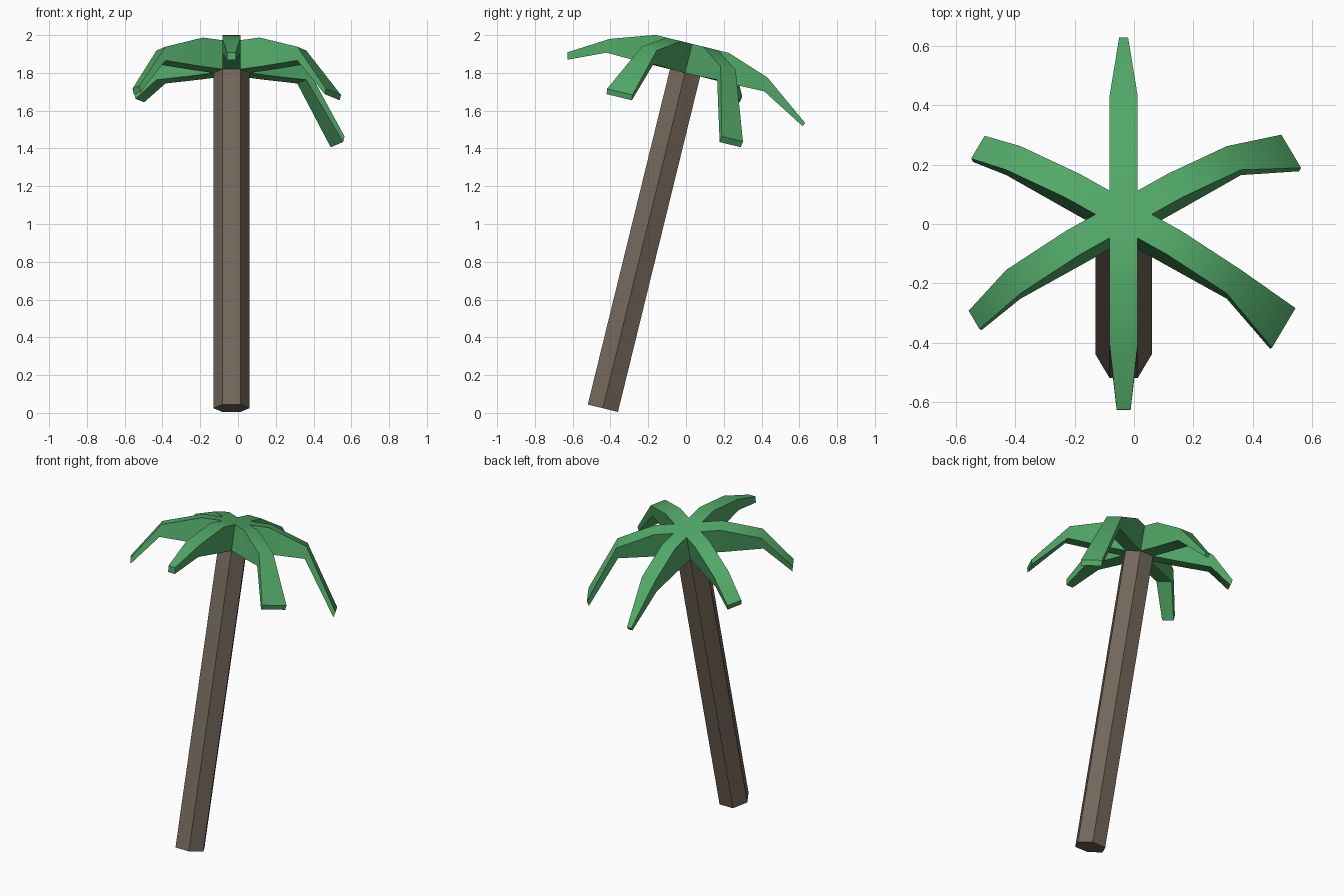
import bpy, bmesh
from math import radians, cos, sin
from mathutils import Matrix, Vector

if "Cube" in bpy.data.objects:
    bpy.data.objects.remove(bpy.data.objects["Cube"])


def material(name, rgb):
    m = bpy.data.materials.new(name)
    m.diffuse_color = (*rgb, 1)
    m.use_nodes = True
    m.node_tree.nodes["Principled BSDF"].inputs["Base Color"].default_value = m.diffuse_color
    return m


bark = material("brown bark", (0.175, 0.138, 0.105))
leaf = material("green leaf", (0.085, 0.40, 0.14))

R = 0.095                    # trunk radius, also the side length of the hexagon
APOTHEM = R * cos(radians(30))
LENGTH = 1.828
# Both parts share a leaning frame whose origin is the top of the trunk
LEAN = Matrix.Translation((-0.035, -0.005, 1.80)) @ Matrix.Rotation(radians(-13.77), 4, 'X')


def finish(bm, name, mat):
    bmesh.ops.remove_doubles(bm, verts=bm.verts, dist=0.0005)
    bmesh.ops.recalc_face_normals(bm, faces=bm.faces)
    bm.transform(LEAN)
    me = bpy.data.meshes.new(name)
    bm.to_mesh(me)
    bm.free()
    me.materials.append(mat)
    ob = bpy.data.objects.new(name, me)
    bpy.context.collection.objects.link(ob)
    return ob


def hexagon(bm, z):
    return [bm.verts.new((R * cos(radians(60 * i)), R * sin(radians(60 * i)), z))
            for i in range(6)]


# Trunk: leaning hexagonal prism
bm = bmesh.new()
low, high = hexagon(bm, -LENGTH), hexagon(bm, 0)
bm.faces.new(low)
bm.faces.new(high)
for i in range(6):
    bm.faces.new((low[i], low[i - 1], high[i - 1], high[i]))
finish(bm, "trunk", bark)

# Crown: hexagonal hub with one drooping frond growing from each side
bm = bmesh.new()
bm.faces.new(hexagon(bm, 0.158))
bm.faces.new(hexagon(bm, 0.0))
# frond direction, tip reach, tip width, tip top height, tip bottom height
fronds = [
    (30, 0.653, 0.133, -0.280, -0.312),
    (90, 0.680, 0.030, -0.106, -0.126),
    (150, 0.568, 0.091, -0.048, -0.082),
    (210, 0.583, 0.073, -0.149, -0.182),
    (270, 0.630, 0.047, -0.042, -0.081),
    (330, 0.624, 0.159, -0.180, -0.208),
]
for angle, reach, width, top, bottom in fronds:
    turn = Matrix.Rotation(radians(angle), 4, 'Z')
    # cross-sections: distance out, width, top height, bottom height
    sections = [(APOTHEM, R, 0.158, 0.0), (0.20, R, 0.158, 0.0),
                (0.43, R, 0.08, 0.005), (reach, width, top, bottom)]
    rings = []
    for r, w, t, b in sections:
        r_low = r - 0.008 if r == reach else r
        corners = ((r, w / 2, t), (r, -w / 2, t), (r_low, -w / 2, b), (r_low, w / 2, b))
        rings.append([bm.verts.new(turn @ Vector(c)) for c in corners])
    for a, b in zip(rings, rings[1:]):
        for i in range(4):
            bm.faces.new((a[i - 1], a[i], b[i], b[i - 1]))
    bm.faces.new(rings[-1])
crown = finish(bm, "palm_fronds", leaf)

# Soft bends along the fronds, crisp side edges
bpy.ops.object.select_all(action='DESELECT')
crown.select_set(True)
bpy.context.view_layer.objects.active = crown
bpy.ops.object.shade_smooth_by_angle(angle=radians(42))
